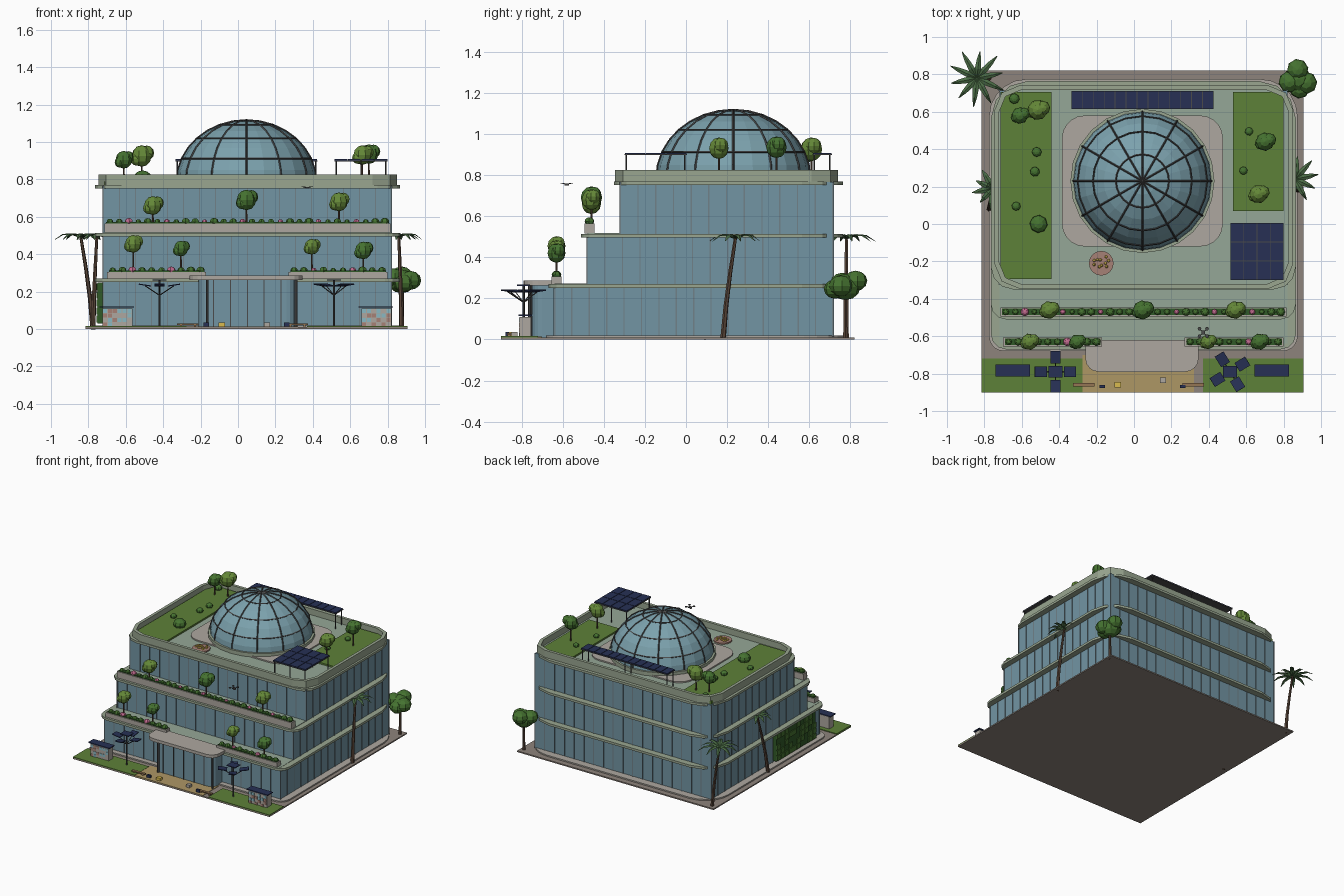
import bpy, bmesh, math, random
from mathutils import Matrix, Vector

if "Cube" in bpy.data.objects:
    bpy.data.objects.remove(bpy.data.objects["Cube"])
random.seed(4)
CX = 0.05  # symmetry axis of the building
COL = dict(glass=(.17, .30, .37), dome=(.20, .36, .42), band=(.32, .38, .28), deck=(.30, .39, .31),
           stone=(.42, .39, .35), paving=(.27, .23, .20), frame=(.07, .07, .07), mullion=(.16, .22, .25),
           grass=(.11, .22, .04), leaf=(.06, .17, .03), leaf_light=(.13, .25, .04), hedge=(.03, .10, .02),
           palm=(.07, .15, .06), trunk=(.10, .06, .04), solar=(.02, .03, .09), sand=(.42, .31, .13),
           pink=(.55, .15, .28), yellow=(.7, .5, .08), brick=(.38, .22, .18), tile=(.25, .48, .55), wood=(.3, .18, .09))
MATS = {}


def finish(name, bm, col):
    if col not in MATS:
        MATS[col] = bpy.data.materials.new(col)
        MATS[col].diffuse_color = (*COL[col], 1)
    bmesh.ops.recalc_face_normals(bm, faces=bm.faces)
    me = bpy.data.meshes.new(name)
    bm.to_mesh(me)
    bm.free()
    me.materials.append(MATS[col])
    ob = bpy.data.objects.new(name, me)
    bpy.context.collection.objects.link(ob)
    return ob


def box(bm, x0, x1, y0, y1, z0, z1):
    m = Matrix.Translation(((x0+x1)/2, (y0+y1)/2, (z0+z1)/2)) @ Matrix.Diagonal((x1-x0, y1-y0, z1-z0, 1))
    bmesh.ops.create_cube(bm, size=1, matrix=m)


def boxes(name, col, *bs):
    bm = bmesh.new()
    for b in bs:
        box(bm, *b)
    return finish(name, bm, col)


def rod(bm, a, b, r, r2=None, n=6):
    a, b = Vector(a), Vector(b)
    d = b - a
    m = Matrix.Translation((a+b)/2) @ d.to_track_quat('Z', 'Y').to_matrix().to_4x4()
    bmesh.ops.create_cone(bm, cap_ends=True, segments=n, radius1=r, radius2=r if r2 is None else r2, depth=d.length, matrix=m)


def ball(bm, p, r, sz=1.0, n=8):
    m = Matrix.Translation(p) @ Matrix.Rotation(random.random(), 4, 'Z') @ Matrix.Diagonal((r, r, r*sz, 1))
    bmesh.ops.create_uvsphere(bm, u_segments=n, v_segments=6, radius=1, matrix=m)


def outline(x0, x1, y0, y1, rf, rb, n=3):
    # rounded rectangle, front radius rf and back radius rb
    pts = []
    for i, (x, y, r) in enumerate([(x0+rf, y0+rf, rf), (x1-rf, y0+rf, rf), (x1-rb, y1-rb, rb), (x0+rb, y1-rb, rb)]):
        for k in range(n+1):
            a = math.pi + i*math.pi/2 + k*math.pi/2/n
            pts.append((x+r*math.cos(a), y+r*math.sin(a)))
    return pts


def prism(name, col, pts, z0, z1, hole=None):
    bm = bmesh.new()
    loops = [[bm.verts.new((*p, z)) for p in ps] for ps in (pts, hole) if ps for z in (z0, z1)]
    pairs = [(0, 1)] if not hole else [(0, 1), (1, 3), (3, 2), (2, 0)]
    n = len(pts)
    for a, b in pairs:
        for i in range(n):
            j = (i+1) % n
            bm.faces.new((loops[a][i], loops[a][j], loops[b][j], loops[b][i]))
    if not hole:
        bm.faces.new(loops[0])
        bm.faces.new(loops[1])
    return finish(name, bm, col)


# site: paving, lawns, path, plinth
boxes('ground_slab', 'paving', (-.815, .905, -.90, .82, 0, .01))
boxes('front_lawns', 'grass', (-.815, -.275, -.90, -.72, .005, .016), (.37, .905, -.90, -.72, .005, .016))
boxes('front_path', 'sand', (-.275, .32, -.90, -.70, .005, .014))
prism('plinth', 'stone', outline(-.775, .875, -.68, .775, .08, .2, 5), .008, .02)

# glass storeys stepping back, with mullions, floor bands and terrace decks
XL, XR, YB = -.72, .82, .715
bm = bmesh.new()
for k, (yf, z0, z1) in enumerate([(-.64, .015, .265), (-.48, .26, .51), (-.32, .5, .765)]):
    boxes(f'glass_storey_{k+1}', 'glass', (XL, XR, yf, YB, z0, z1))
    for i in range(19):
        x = XL + (XR-XL)*i/18
        for y in (yf, YB):
            box(bm, x-.003, x+.003, y-.004, y+.004, z0, z1)
    ny = round((YB-yf)/.085)
    for i in range(ny+1):
        y = yf + (YB-yf)*i/ny
        for x in (XL, XR):
            box(bm, x-.004, x+.004, y-.003, y+.003, z0, z1)
    prism(f'floor_band_{k+1}', 'band', outline(-.765, .865, yf-.03, .765, .08 if k < 2 else .12, .2, 3), z1-.014, z1+.004)
finish('mullions', bm, 'mullion')
boxes('terrace_decks', 'deck', (XL, XR, -.64, -.47, .262, .271), (XL, XR, -.48, -.31, .507, .517))

# entrance bay, canopy and columns
prism('entrance_glass', 'glass', outline(-.21, .31, -.75, -.60, .05, .01, 4), .01, .262)
prism('entrance_canopy', 'stone', outline(-.26, .345, -.79, -.62, .07, .005, 4), .262, .286)
bm = bmesh.new()
for x in (-.165, .31):
    rod(bm, (x, -.76, .01), (x, -.76, .265), .008)
for x in (-.13, -.04, .05, .14, .23):
    box(bm, x-.003, x+.003, -.754, -.74, .01, .262)
finish('entrance_columns', bm, 'frame')

# roof deck, cornice and parapet
prism('roof_deck', 'deck', outline(-.74, .84, -.33, .725, .13, .13, 2), .755, .777)
prism('cornice', 'band', outline(-.745, .85, -.345, .74, .13, .13, 2), .765, .825,
      outline(-.722, .827, -.322, .717, .12, .12, 2))
prism('roof_patio', 'stone', outline(-.385, .475, -.12, .58, .12, .12, 5), .775, .787)
boxes('roof_gardens', 'grass', (-.715, -.44, -.295, .705, .765, .79), (.53, .80, .07, .705, .765, .79))

# dome with ribs and rings
DX, DY, DZ, DR, DH = .045, .23, .785, .372, .33
bm = bmesh.new()
bmesh.ops.create_uvsphere(bm, u_segments=24, v_segments=16, radius=1,
                          matrix=Matrix.Translation((DX, DY, DZ)) @ Matrix.Diagonal((DR, DR, DH, 1)))
bmesh.ops.bisect_plane(bm, geom=bm.verts[:]+bm.edges[:]+bm.faces[:], plane_co=(0, 0, DZ), plane_no=(0, 0, 1), clear_inner=True)
finish('dome_glass', bm, 'dome')


def dome_pt(a, t):
    return (DX+DR*1.006*math.cos(a)*math.cos(t), DY+DR*1.006*math.sin(a)*math.cos(t), DZ+DH*1.006*math.sin(t))


bm = bmesh.new()
TAU = 2*math.pi
for i in range(12):
    for k in range(8):
        rod(bm, dome_pt(i*TAU/12, k*math.pi/16), dome_pt(i*TAU/12, (k+1)*math.pi/16), .005, n=4)
for t in (.03, .39, .785, 1.18):
    for i in range(24):
        rod(bm, dome_pt(i*TAU/24, t), dome_pt((i+1)*TAU/24, t), .005, n=4)
finish('dome_ribs', bm, 'frame')
bm = bmesh.new()
rod(bm, (DX, DY, .78), (DX, DY, .81), .385, n=24)
finish('dome_base', bm, 'band')

# fire pit on the roof
bm = bmesh.new()
rod(bm, (-.175, -.21, .775), (-.175, -.21, .787), .066, n=16)
finish('fire_pit', bm, 'brick')
bm = bmesh.new()
for i in range(10):
    r = .045*math.sqrt(random.random())
    ball(bm, (-.175+r*math.cos(i*2.4), -.21+r*math.sin(i*2.4), .791), .009, n=5)
finish('fire_pit_stones', bm, 'yellow')

# raised solar arrays
bm, fr = bmesh.new(), bmesh.new()
for x0, x1, y0, y1, nx, ny in [(-.335, .425, .615, .71, 13, 1), (.515, .80, -.30, .005, 4, 3)]:
    dx, dy = (x1-x0)/nx, (y1-y0)/ny
    for i in range(nx):
        for j in range(ny):
            box(bm, x0+i*dx+.002, x0+(i+1)*dx-.002, y0+j*dy+.002, y0+(j+1)*dy-.002, .9, .908)
    box(fr, x0, x1, y0, y1, .896, .902)
    for i in range(3):
        for y in (y0+.01, y1-.01):
            rod(fr, (x0+.01+(x1-x0-.02)*i/2, y, .77), (x0+.01+(x1-x0-.02)*i/2, y, .9), .004, n=5)
finish('roof_solar_panels', bm, 'solar')
finish('solar_frames', fr, 'frame')

# terrace planters with hedges and flowers
rows = [(-.70, -.17, -.63, .27, .305), (.27, .80, -.63, .27, .305), (-.715, .815, -.47, .515, .565)]
boxes('planters', 'stone', *[(a, b, y-.024, y+.024, z0, z1) for a, b, y, z0, z1 in rows])
boxes('planter_soil', 'hedge', *[(a+.01, b-.01, y-.017, y+.017, z1-.01, z1+.008) for a, b, y, z0, z1 in rows])
hb, fb = bmesh.new(), bmesh.new()
for a, b, y, z0, z1 in rows:
    n = int((b-a)/.05)
    for i in range(n):
        ball(fb if i % 4 == 2 else hb, (a+.03+(b-a-.06)*i/(n-1), y, z1+.01), random.uniform(.014, .024), .8, 6)
finish('hedge_balls', hb, 'leaf')
finish('flowers', fb, 'pink')

# terrace, roof and corner trees: (x, y, base, crown height, radius)
trees = [(-.56, -.63, .3, .455, .045), (-.305, -.63, .3, .43, .04), (.395, -.63, .3, .44, .04), (.67, -.63, .3, .42, .045),
         (-.455, -.46, .56, .66, .048), (.045, -.46, .56, .69, .052), (.54, -.46, .56, .68, .048),
         (-.61, .58, .78, .905, .045), (-.515, .61, .78, .925, .055), (.70, .44, .78, .935, .05), (.665, .16, .78, .93, .05)]
tr, la, lb = bmesh.new(), bmesh.new(), bmesh.new()
for i, (x, y, z0, z, r) in enumerate(trees):
    rod(tr, (x, y, z0), (x, y, z), .006, .004)
    t = la if i % 2 else lb
    ball(t, (x, y, z), r, 1.05)
    ball(t, (x+r*.5, y+.01, z+r*.3), r*.72)
    ball(t, (x-r*.45, y-.01, z-r*.3), r*.65)
for x, y, r in [(-.64, .67, .028), (-.52, .385, .026), (-.53, .28, .026), (-.63, .095, .024), (-.51, 0, .048),
                (.615, .495, .022), (.585, .285, .022)]:
    ball(la, (x, y, .79+r*.4), r, .8)
rod(tr, (.875, .775, 0), (.88, .775, .24), .012, .008)
for dx, dy, dz, r in [(0, 0, 0, .075), (.045, -.02, .005, .06), (-.045, -.015, .02, .058), (0, .05, .03, .058), (.01, -.05, -.01, .055)]:
    ball(la, (.875+dx, .775+dy, .255+dz), r, .85)
finish('tree_trunks', tr, 'trunk')
finish('tree_crowns_dark', la, 'leaf')
finish('tree_crowns_light', lb, 'leaf_light')

# palms
tr, fr = bmesh.new(), bmesh.new()
for base, top, rad in [((-.775, .78), (-.84, .78), .155), ((-.775, .08), (-.755, .19), .11), ((.875, .18), (.86, .24), .13)]:
    pts = [Vector((base[0]+(top[0]-base[0])*t**1.3, base[1]+(top[1]-base[1])*t**1.3, .49*t)) for t in (0, .33, .67, 1)]
    for k in range(3):
        rod(tr, pts[k], pts[k+1], .014-.002*k, .012-.002*k)
    for i in range(10):
        a = i*TAU/10 + .2
        d, s = Vector((math.cos(a), math.sin(a), 0)), Vector((-math.sin(a), math.cos(a), 0))
        L = rad*random.uniform(.9, 1.05)
        prev = None
        for t, w, h in [(0, .006, 0), (.35, .017, .022), (.7, .012, .018), (1, .002, -.012)]:
            c = pts[3] + d*L*t + Vector((0, 0, h))
            cur = [fr.verts.new(c+s*w-Vector((0, 0, w*.4))), fr.verts.new(c), fr.verts.new(c-s*w-Vector((0, 0, w*.4)))]
            if prev:
                for q in (0, 1):
                    fr.faces.new((prev[q], prev[q+1], cur[q+1], cur[q]))
            prev = cur
finish('palm_trunks', tr, 'trunk')
finish('palm_fronds', fr, 'palm')

# green wall on the left side
boxes('green_wall', 'hedge', (-.75, -.715, -.55, -.06, .03, .25))
bm = bmesh.new()
for i in range(10):
    for j in range(5):
        if random.random() < .6:
            box(bm, -.757, -.745, -.548+i*.049, -.504+i*.049, .034+j*.043, .072+j*.043)
finish('green_wall_tufts', bm, 'leaf')

# solar trees and patterned sheds on the front lawns, mirrored pairs
po, pa = bmesh.new(), bmesh.new()
for x, rot in ((-.42, 0), (.513, .55)):
    rod(po, (x, -.79, .01), (x, -.79, .26), .006)
    box(pa, x-.038, x+.038, -.822, -.758, .26, .266)
    for i in range(4):
        a = rot + i*math.pi/2
        m = Matrix.Translation((x, -.79, .235)) @ Matrix.Rotation(a, 4, 'Z') @ Matrix.Translation((.078, 0, 0)) \
            @ Matrix.Rotation(-.15, 4, 'Y') @ Matrix.Diagonal((.066, .055, .006, 1))
        bmesh.ops.create_cube(pa, size=1, matrix=m)
        rod(po, (x, -.79, .18), (x+.078*math.cos(a), -.79+.078*math.sin(a), .232), .003, n=4)
tiles = {c: bmesh.new() for c in ('brick', 'tile')}
for x0 in (-.725, .66):
    boxes('lawn_shed', 'stone', (x0, x0+.16, -.81, -.755, .01, .11))
    box(pa, x0-.015, x0+.17, -.815, -.75, .114, .121)
    for i in range(6):
        for j in range(4):
            c = random.choice(('brick', 'tile', None))
            if c:
                box(tiles[c], x0+.003+i*.026, x0+.025+i*.026, -.813, -.8, .013+j*.024, .034+j*.024)
for c in tiles:
    finish('shed_tiles_'+c, tiles[c], c)
finish('solar_tree_poles', po, 'frame')
finish('lawn_solar_panels', pa, 'solar')

# benches, bins, carts and a small drone
boxes('benches', 'wood', *[(x, x+.115, -.87, -.85, .022, .03) for x in (-.325, .26)],
      *[(x, x+.01, -.868, -.852, .01, .024) for x in (-.31, -.235, .275, .35)])
boxes('bins', 'solar', (-.185, -.155, -.877, -.86, .01, .035), (.245, .275, -.877, -.86, .01, .035))
boxes('yellow_cart', 'yellow', (-.105, -.07, -.875, -.845, .012, .035))
boxes('pale_cart', 'stone', (.14, .17, -.85, -.82, .012, .035))
bm = bmesh.new()
box(bm, .36, .38, -.59, -.57, .75, .758)
for sx in (-1, 1):
    for sy in (-1, 1):
        rod(bm, (.37+.02*sx, -.58+.02*sy, .758), (.37+.02*sx, -.58+.02*sy, .761), .01, n=8)
        rod(bm, (.37, -.58, .756), (.37+.02*sx, -.58+.02*sy, .758), .002, n=4)
finish('drone', bm, 'frame')

for m in bpy.data.materials:
    if m.users and not m.is_grease_pencil:
        m.use_nodes = True
        m.node_tree.nodes["Principled BSDF"].inputs["Base Color"].default_value = m.diffuse_color
